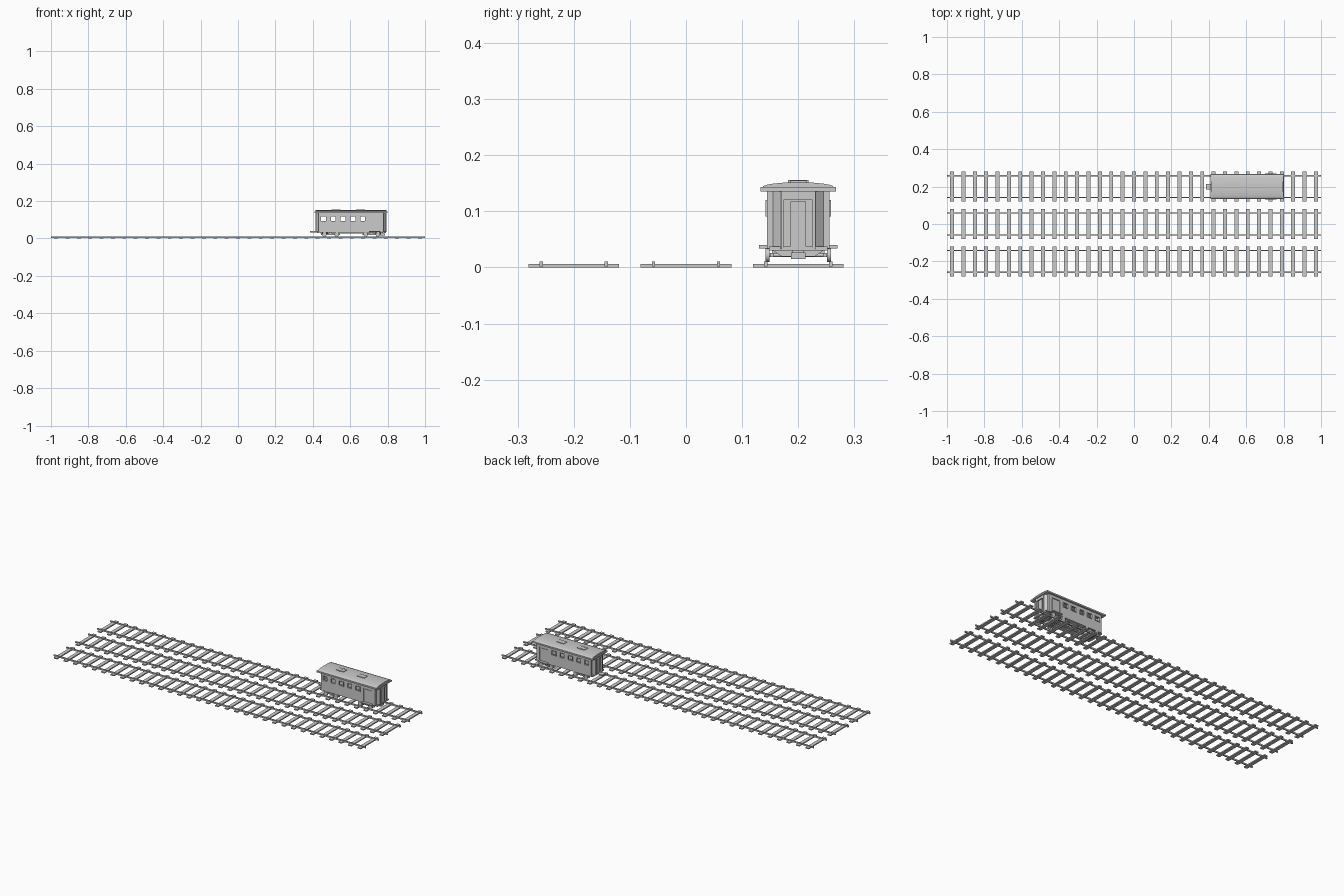
import bpy, bmesh, math
from mathutils import Matrix, Vector

if "Cube" in bpy.data.objects:
    bpy.data.objects.remove(bpy.data.objects["Cube"])

CX, CY = 0.604, 0.2   # wagon centre


def finish(name, bm):
    bmesh.ops.recalc_face_normals(bm, faces=bm.faces)
    me = bpy.data.meshes.new(name)
    bm.to_mesh(me)
    bm.free()
    ob = bpy.data.objects.new(name, me)
    bpy.context.collection.objects.link(ob)
    return ob


def add_box(bm, x0, x1, y0, y1, z0, z1):
    m = Matrix.Translation(((x0 + x1) / 2, (y0 + y1) / 2, (z0 + z1) / 2)) @ \
        Matrix.Diagonal((x1 - x0, y1 - y0, z1 - z0, 1))
    bmesh.ops.create_cube(bm, size=1, matrix=m)


def boxes(name, items):
    bm = bmesh.new()
    for it in items:
        add_box(bm, *it)
    return finish(name, bm)


def prism(name, pts, offset):
    bm = bmesh.new()
    f = bm.faces.new([bm.verts.new(p) for p in pts])
    r = bmesh.ops.extrude_face_region(bm, geom=[f])
    bmesh.ops.translate(bm, vec=offset,
                        verts=[v for v in r['geom'] if isinstance(v, bmesh.types.BMVert)])
    return finish(name, bm)


def cut(ob, cutter):
    m = ob.modifiers.new("cut", 'BOOLEAN')
    m.object, m.operation, m.solver = cutter, 'DIFFERENCE', 'EXACT'
    cutter.hide_render = True
    cutter.hide_set(True)
    bpy.context.view_layer.objects.active = ob
    bpy.ops.object.modifier_apply(modifier=m.name)
    bpy.data.objects.remove(cutter)


def footprint(x0, x1, half, end_half, ch, z):
    q = [(x0, -end_half), (x0 + ch, -half), (x1 - ch, -half), (x1, -end_half),
         (x1, end_half), (x1 - ch, half), (x0 + ch, half), (x0, end_half)]
    return [(x, CY + y, z) for x, y in q]


# Three tracks of sleepers and rails
for n, y in (("front", -0.2), ("middle", 0), ("rear", 0.2)):
    boxes(n + "_sleepers", [(i * 0.0608 - 0.0105, i * 0.0608 + 0.0105, y - 0.081, y + 0.081, 0, 0.0065)
                            for i in range(-16, 17)])
    boxes(n + "_rails", [(-1, 1, y + s * 0.058 - 0.003, y + s * 0.058 + 0.003, 0.002, 0.0105)
                         for s in (-1, 1)])

# Hollow carriage body with angled ends
X0, X1 = 0.417, 0.791
body = prism("carriage_body", footprint(X0, X1, 0.056, 0.03, 0.022, 0.033), (0, 0, 0.105))
cut(body, prism("cavity", footprint(X0 + 0.012, X1 - 0.012, 0.049, 0.026, 0.02, 0.04), (0, 0, 0.094)))

# Window openings through both sides
WIN = [0.457, 0.509, 0.561, 0.614, 0.667]
cut(body, boxes("window_cutter", [(x - 0.013, x + 0.013, CY - 0.1, CY + 0.1, 0.094, 0.117) for x in WIN]))

# Door recesses on sides and ends
doors = [(0.704, 0.758, CY + s * 0.0555 - 0.004, CY + s * 0.0555 + 0.004, 0.036, 0.119) for s in (-1, 1)]
doors += [(x - 0.008, x + 0.008, CY - 0.025, CY + 0.025, 0.036, 0.121) for x in (X0, X1)]
cut(body, boxes("door_cutter", doors))

# Door leaves
boxes("side_doors", [(0.71, 0.752, CY + s * 0.053 - 0.0015, CY + s * 0.053 + 0.0015, 0.036, 0.113)
                     for s in (-1, 1)])
boxes("end_doors", [(x - 0.004, x + 0.004, CY - 0.014, CY + 0.014, 0.036, 0.118)
                    for x in (X0 + 0.007, X1 - 0.007)])

# Raised window frames on both sides
bm = bmesh.new()
for x in WIN:
    for s in (-1, 1):
        ya, yb = sorted((CY + s * 0.0555, CY + s * 0.0585))
        add_box(bm, x - 0.016, x + 0.016, ya, yb, 0.117, 0.12)
        add_box(bm, x - 0.016, x + 0.016, ya, yb, 0.091, 0.094)
        for t in (-1, 1):
            add_box(bm, x + t * 0.0145 - 0.0015, x + t * 0.0145 + 0.0015, ya, yb, 0.094, 0.117)
finish("window_frames", bm)

# Corner posts, framing the angled end panels
boxes("corner_posts", [(x - 0.005, x + 0.005, CY + s * 0.05 - 0.006, CY + s * 0.05 + 0.006, 0.034, 0.138)
                       for x in (X0 + 0.018, X1 - 0.018) for s in (-1, 1)])
boxes("end_frames", [(x - 0.003, x + 0.003, CY + s * 0.028 - 0.003, CY + s * 0.028 + 0.003, 0.034, 0.138)
                     for x in (X0 + 0.001, X1 - 0.001) for s in (-1, 1)])

# Arched roof on an overhanging eaves slab
boxes("roof_eaves", [(0.41, 0.798, CY - 0.067, CY + 0.067, 0.135, 0.143)])
arc = [(0.415, CY + 0.064 * math.cos(math.pi * i / 12),
        0.143 + 0.009 * math.sin(math.pi * i / 12)) for i in range(13)]
roof = prism("roof_arch", arc, (0.378, 0, 0))

# Roof vents
boxes("roof_vents", [(x - 0.024, x + 0.024, CY - 0.015, CY + 0.015, 0.148, 0.155) for x in (0.523, 0.656)]
      + [(0.518, 0.528, CY - 0.018, CY + 0.018, 0.148, 0.1555)])

# Door steps and end beams
boxes("door_steps", [(0.7, 0.762, CY + s * 0.062 - 0.008, CY + s * 0.062 + 0.008, 0.034, 0.04) for s in (-1, 1)])
boxes("end_beams", [(x - 0.005, x + 0.005, CY - 0.052, CY + 0.052, 0.03, 0.037) for x in (X0 + 0.01, X1 - 0.006)])

# Tapered underframe blocks
for n, x in (("left", 0.45), ("right", 0.735)):
    prism(n + "_underframe", [(x, CY - 0.05, 0.034), (x, CY + 0.05, 0.034),
                              (x, CY + 0.03, 0.02), (x, CY - 0.03, 0.02)], (0.03, 0, 0))

# Wheels and axles
bm = bmesh.new()
for x in (0.462, 0.528, 0.682, 0.748):
    for y, r, d in ((-0.055, 0.012, 0.007), (0.055, 0.012, 0.007), (0, 0.003, 0.11)):
        bmesh.ops.create_cone(bm, cap_ends=True, segments=20, radius1=r, radius2=r, depth=d,
                              matrix=Matrix.Translation((x, CY + y, 0.022)) @ Matrix.Rotation(math.pi / 2, 4, 'X'))
wheels = finish("wheels_and_axles", bm)

# Bogie frames and centre beam
boxes("bogie_frames", [(x - 0.05, x + 0.05, CY + s * 0.047 - 0.003, CY + s * 0.047 + 0.003, 0.019, 0.026)
                       for x in (0.495, 0.715) for s in (-1, 1)]
      + [(x - 0.008, x + 0.008, CY - 0.047, CY + 0.047, 0.019, 0.034) for x in (0.495, 0.715)])
boxes("centre_beam", [(0.44, 0.775, CY - 0.01, CY + 0.01, 0.026, 0.034),
                      (0.74, 0.785, CY - 0.013, CY + 0.013, 0.015, 0.027)])

# Coupling bar on the left end
boxes("coupling", [(0.386, 0.45, CY - 0.006, CY + 0.006, 0.032, 0.038),
                   (0.386, 0.408, CY - 0.015, CY + 0.015, 0.032, 0.039)])

# Smooth only the rounded parts
for ob in (roof, wheels):
    bpy.ops.object.select_all(action='DESELECT')
    ob.select_set(True)
    bpy.context.view_layer.objects.active = ob
    bpy.ops.object.shade_smooth_by_angle(angle=math.radians(30))
